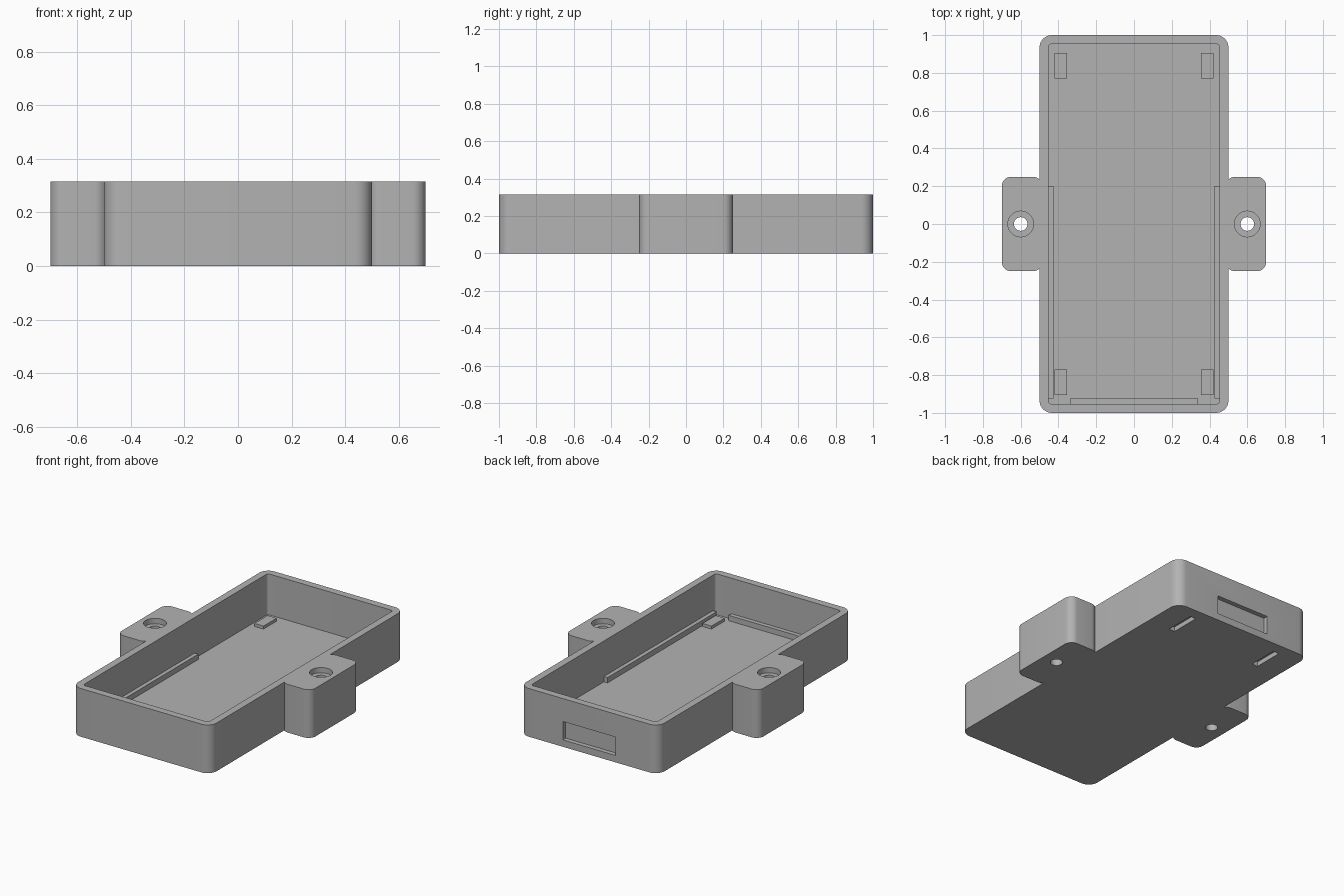
import bpy
import bmesh
from math import radians

default = bpy.data.objects.get("Cube")
if default:
    bpy.data.objects.remove(default, do_unlink=True)

H = 0.315        # overall height
FLOOR = 0.048    # floor thickness

grey = bpy.data.materials.new("plain grey")
grey.use_nodes = True
grey.diffuse_color = (0.45, 0.45, 0.45, 1)
grey.node_tree.nodes["Principled BSDF"].inputs["Base Color"].default_value = grey.diffuse_color


def finish(name, bm):
    mesh = bpy.data.meshes.new(name)
    bm.to_mesh(mesh)
    bm.free()
    mesh.materials.append(grey)
    obj = bpy.data.objects.new(name, mesh)
    bpy.context.collection.objects.link(obj)
    return obj


def block(name, x, y, z, radius=0.0):
    """Box from (min, max) ranges, with optional rounded upright edges."""
    bm = bmesh.new()
    bmesh.ops.create_cube(bm, size=1)
    for v in bm.verts:
        for i, (low, high) in enumerate((x, y, z)):
            v.co[i] = high if v.co[i] > 0 else low
    if radius:
        upright = [e for e in bm.edges
                   if abs(e.verts[0].co.z - e.verts[1].co.z) > 0.001]
        bmesh.ops.bevel(bm, geom=upright, offset=radius, segments=8,
                        profile=0.5, affect='EDGES')
    return finish(name, bm)


def cylinder(name, x, radius, z):
    bm = bmesh.new()
    bmesh.ops.create_cone(bm, cap_ends=True, segments=40, radius1=radius,
                          radius2=radius, depth=z[1] - z[0])
    bmesh.ops.translate(bm, verts=bm.verts, vec=(x, 0, sum(z) / 2))
    return finish(name, bm)


def combine(target, tool, operation):
    """Apply a boolean and discard the tool object."""
    mod = target.modifiers.new("combine", 'BOOLEAN')
    mod.operation = operation
    mod.solver = 'EXACT'
    mod.object = tool
    bpy.context.view_layer.objects.active = target
    bpy.ops.object.modifier_apply(modifier=mod.name)
    bpy.data.objects.remove(tool, do_unlink=True)


def span(side, a, b):
    return tuple(sorted((side * a, side * b)))


# Case with rounded mounting ears
case = block("case", (-0.5, 0.5), (-1, 1), (0, H), 0.065)
for s in (-1, 1):
    combine(case, block("ear", span(s, 0.485, 0.7), (-0.25, 0.25), (0, H), 0.05), 'UNION')

# Open cavity
combine(case, block("cavity", (-0.453, 0.453), (-0.953, 0.953), (FLOOR, H + 0.1), 0.018),
        'DIFFERENCE')

# Screw holes with counterbores, and slots under the base
for s in (-1, 1):
    combine(case, cylinder("screw_hole", s * 0.6, 0.036, (-0.1, H + 0.1)), 'DIFFERENCE')
    combine(case, cylinder("counterbore", s * 0.6, 0.068, (H - 0.035, H + 0.1)), 'DIFFERENCE')
    combine(case, block("base_slot", span(s, 0.3, 0.342), (0.73, 0.925), (-0.1, 0.03)),
            'DIFFERENCE')

# Shallow recess in the back wall
combine(case, block("back_recess", (-0.19, 0.19), (0.97, 1.1), (0.045, 0.165)), 'DIFFERENCE')

bpy.ops.object.select_all(action='DESELECT')
case.select_set(True)
bpy.context.view_layer.objects.active = case
bpy.ops.object.shade_smooth_by_angle(angle=radians(30))

# Support pads and side rails on the floor
for s, side in ((-1, "right"), (1, "left")):
    for end, where in ((-1, "front"), (1, "back")):
        block(f"{where}_{side}_pad", span(s, 0.355, 0.42), span(end, 0.77, 0.905),
              (FLOOR - 0.005, 0.068))
    block(f"{side}_rail", span(s, 0.427, 0.458), (-0.925, 0.2), (FLOOR - 0.005, 0.083))

# Front rail
block("front_rail", (-0.34, 0.34), (-0.958, -0.925), (FLOOR - 0.005, 0.083))
